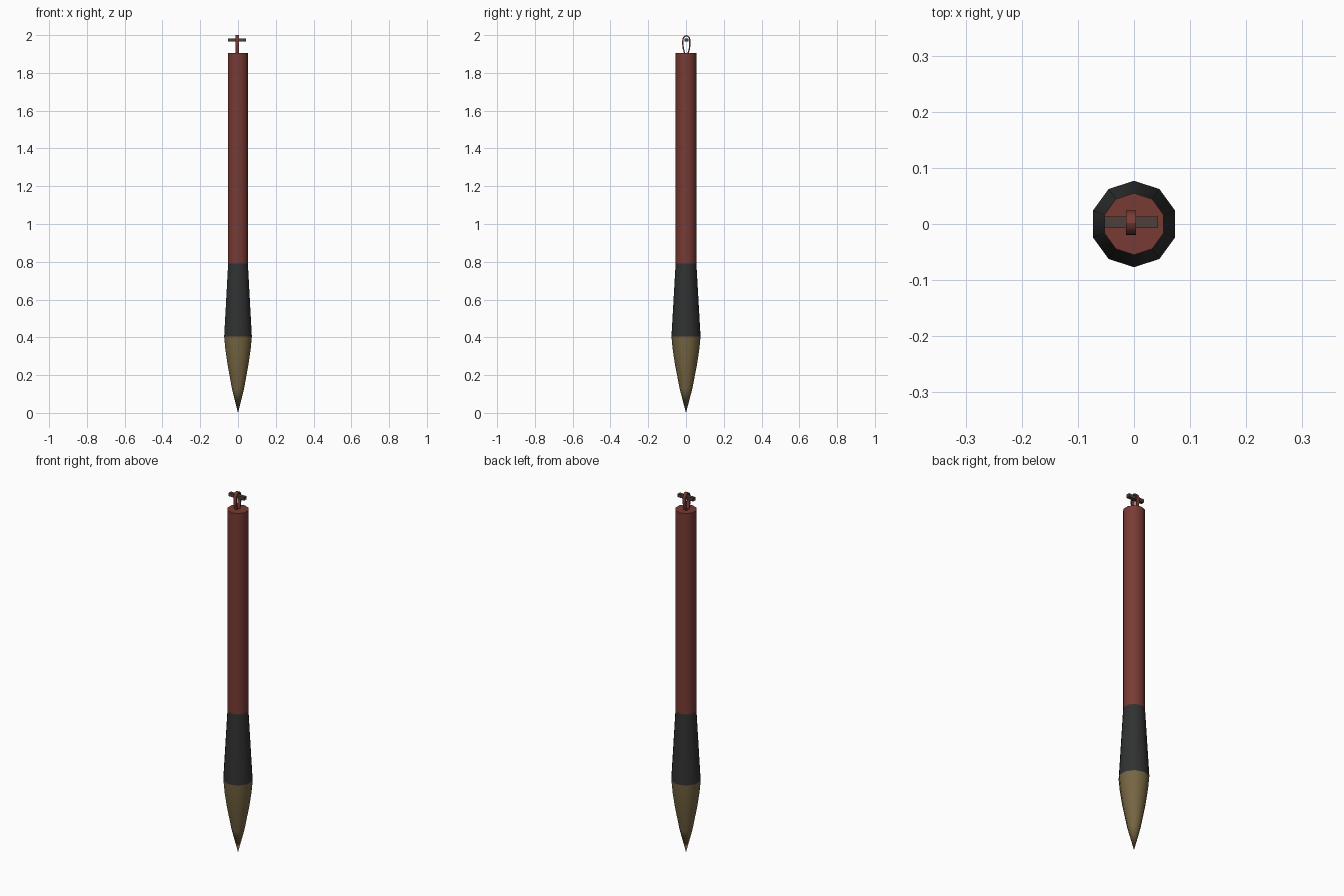
import bpy, bmesh, math

if "Cube" in bpy.data.objects:
    bpy.data.objects.remove(bpy.data.objects["Cube"])

SIDES = 10


def material(name, rgb):
    m = bpy.data.materials.new(name)
    m.diffuse_color = (*rgb, 1)
    m.use_nodes = True
    m.node_tree.nodes["Principled BSDF"].inputs["Base Color"].default_value = m.diffuse_color
    return m


RED = material("red_lacquer", (0.19, 0.043, 0.034))
BLACK = material("black_ferrule_paint", (0.03, 0.031, 0.031))
HAIR = material("tan_hair", (0.185, 0.132, 0.055))
BROWN = material("dark_brown", (0.075, 0.05, 0.042))


def finish(name, bm, mat, angle=30):
    bmesh.ops.recalc_face_normals(bm, faces=bm.faces)
    mesh = bpy.data.meshes.new(name)
    bm.to_mesh(mesh)
    bm.free()
    ob = bpy.data.objects.new(name, mesh)
    bpy.context.collection.objects.link(ob)
    mesh.materials.append(mat)
    bpy.ops.object.select_all(action='DESELECT')
    ob.select_set(True)
    bpy.context.view_layer.objects.active = ob
    bpy.ops.object.shade_smooth_by_angle(angle=math.radians(angle))
    return ob


def lathe(name, profile, mat, angle=40):
    """Ten-sided turned part from (radius, z) pairs; radius 0 makes a point."""
    bm = bmesh.new()
    rings = []
    for r, z in profile:
        if r == 0:
            rings.append([bm.verts.new((0, 0, z))] * SIDES)
        else:
            a = [math.pi / 2 + 2 * math.pi * i / SIDES for i in range(SIDES)]
            rings.append([bm.verts.new((r * math.cos(t), r * math.sin(t), z)) for t in a])
    for lo, hi in zip(rings, rings[1:]):
        for i in range(SIDES):
            j = (i + 1) % SIDES
            bm.faces.new(list(dict.fromkeys((lo[i], lo[j], hi[j], hi[i]))))
    for ring in (rings[0], rings[-1]):
        if ring[0] is not ring[1]:
            bm.faces.new(ring)
    return finish(name, bm, mat, angle)


# Turned body: hair tip, ferrule, handle
lathe("bristles", [(0, 0), (0.034, 0.13), (0.059, 0.26), (0.071, 0.34), (0.077, 0.405)], HAIR)
lathe("ferrule", [(0.077, 0.405), (0.055, 0.79)], BLACK)
lathe("handle", [(0.055, 0.79), (0.055, 1.905)], RED)

# Hanging loop: flat strap bent into a narrow arch, legs pinched at the bottom
CX, CY, HALF_W, THICK = -0.005, 0.002, 0.009, 0.007
path = [(-0.011, 1.90), (-0.019, 1.925), (-0.022, 1.95)]
path += [(-0.022 * math.cos(t), 1.97 + 0.03 * math.sin(t))
         for t in (math.pi * k / 8 for k in range(9))]
path += [(-y, z) for y, z in reversed(path[:3])]
bm = bmesh.new()
sections = []
for y, z in path:
    # inner edge lies toward the arch centre line
    dy, dz = -y, min(0, 1.965 - z)
    d = math.hypot(dy, dz)
    iy, iz = y + THICK * dy / d, z + THICK * dz / d
    sections.append([bm.verts.new((CX + s * HALF_W, CY + py, pz))
                     for s, py, pz in ((-1, y, z), (1, y, z), (1, iy, iz), (-1, iy, iz))])
for a, b in zip(sections, sections[1:]):
    for i in range(4):
        j = (i + 1) % 4
        bm.faces.new((a[i], a[j], b[j], b[i]))
bm.faces.new(sections[0])
bm.faces.new(sections[-1])
finish("hanging_loop", bm, RED)

# Cross pin through the loop
bm = bmesh.new()
bmesh.ops.create_cube(bm, size=1)
for v in bm.verts:
    v.co = (v.co.x * 0.095 - 0.005, v.co.y * 0.02 + 0.003, v.co.z * 0.018 + 1.974)
finish("cross_pin", bm, BROWN)
